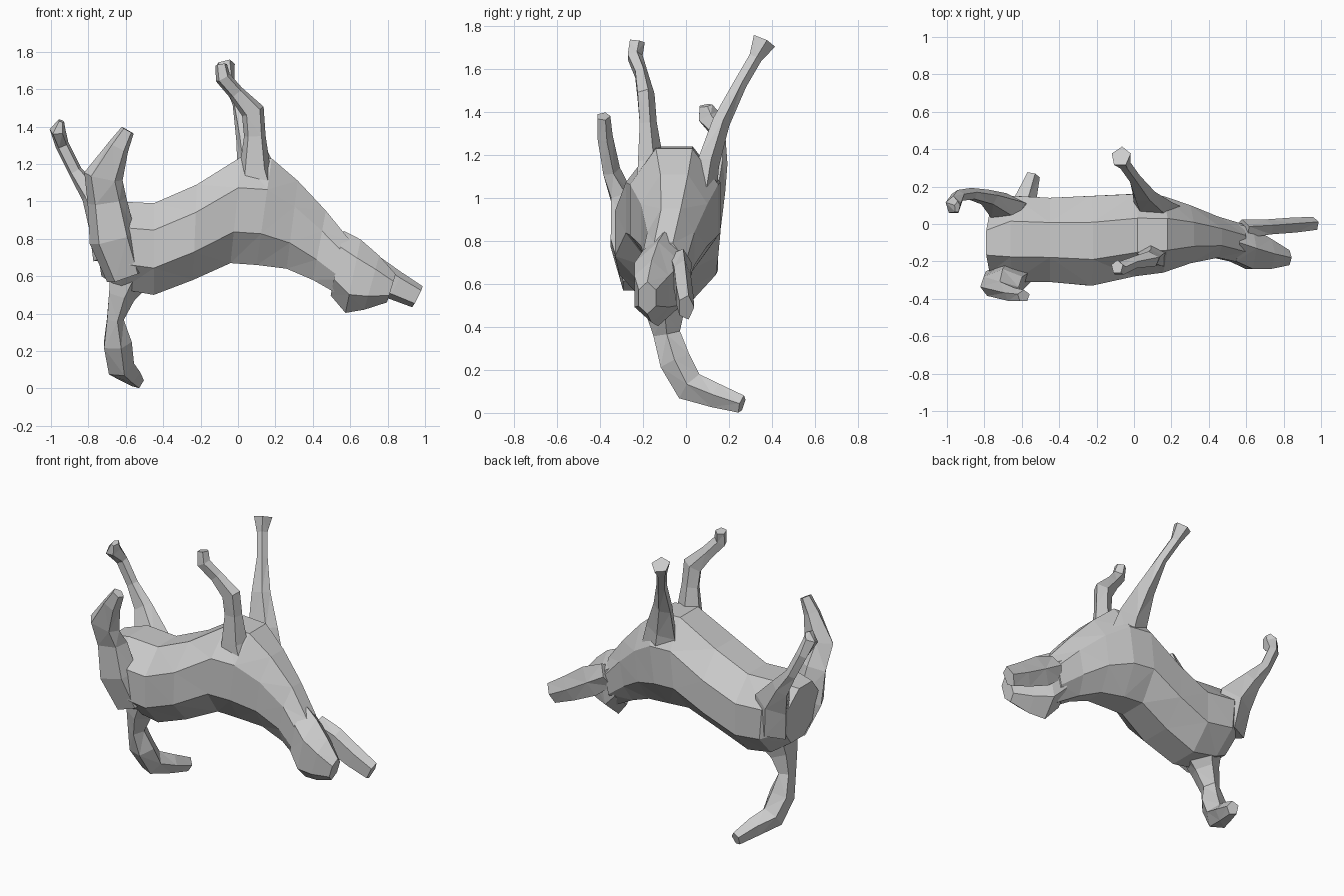
import bpy, bmesh, math
from mathutils import Vector


def skin(name, rings):
    # Closed faceted surface through equal-sized rings of points
    bm = bmesh.new()
    loops = [[bm.verts.new(p) for p in r] for r in rings]
    n = len(loops[0])
    for a, b in zip(loops, loops[1:]):
        for i in range(n):
            j = (i + 1) % n
            bm.faces.new((a[i], a[j], b[j], b[i]))
    bm.faces.new(loops[0][::-1])
    bm.faces.new(loops[-1])
    bmesh.ops.triangulate(bm, faces=bm.faces[:])
    bmesh.ops.recalc_face_normals(bm, faces=bm.faces[:])
    me = bpy.data.meshes.new(name)
    bm.to_mesh(me)
    bm.free()
    ob = bpy.data.objects.new(name, me)
    bpy.context.collection.objects.link(ob)
    return ob


def trunk(name, stations, n=8):
    # Stations: x at top, x at bottom, y min, y max, z bottom, z top
    k = 1 / math.cos(math.pi / n)
    rings = []
    for xt, xb, y0, y1, z0, z1 in stations:
        ring = []
        for i in range(n):
            a = 2 * math.pi * (i + 0.5) / n
            c, s = k * math.cos(a) / 2, k * math.sin(a) / 2
            ring.append(((xt + xb) / 2 + (xt - xb) * s,
                         (y0 + y1) / 2 + (y1 - y0) * c,
                         (z0 + z1) / 2 + (z1 - z0) * s))
        rings.append(ring)
    return skin(name, rings)


def limb(name, path, ref=(0, 1, 0), n=5):
    # Path: x, y, z, half width along ref, half width across ref
    pts = [Vector(p[:3]) for p in path]
    rings = []
    for i, p in enumerate(path):
        t = (pts[min(i + 1, len(pts) - 1)] - pts[max(i - 1, 0)]).normalized()
        r = Vector(ref)
        u = (r - t * r.dot(t)).normalized()
        v = t.cross(u)
        rings.append([pts[i] + u * math.cos(a) * p[3] * 1.1 + v * math.sin(a) * p[4] * 1.1
                      for a in (2 * math.pi * k / n for k in range(n))])
    return skin(name, rings)


# Torso and neck
trunk("torso", [
    (-.79, -.73, -.26, .06, .60, .97),
    (-.66, -.62, -.31, .15, .53, 1.00),
    (-.45, -.45, -.31, .14, .50, .99),
    (-.22, -.24, -.33, .15, .58, 1.09),
    (.02, -.04, -.28, .16, .67, 1.24),
    (.18, .10, -.26, .15, .66, 1.23),
    (.32, .26, -.21, .10, .64, 1.11),
    (.47, .40, -.18, .04, .58, .95),
    (.60, .54, -.21, .00, .50, .79),
])

# Head with the muzzle tapering off
trunk("head", [
    (.56, .50, -.20, .00, .52, .82),
    (.65, .58, -.24, -.02, .43, .77),
    (.75, .68, -.24, -.08, .44, .69),
    (.84, .80, -.22, -.14, .47, .60),
], 6)

# Long ear on the far side
limb("ear", [
    (.58, -.03, .70, .05, .07),
    (.70, -.02, .63, .04, .09),
    (.84, -.01, .55, .04, .075),
    (.96, 0, .49, .035, .06),
])

# Hind legs
limb("near_hind_leg", [
    (-.60, -.24, .60, .06, .10),
    (-.67, -.28, .80, .08, .12),
    (-.70, -.30, 1.0, .055, .10),
    (-.72, -.35, 1.13, .04, .10),
    (-.64, -.38, 1.29, .035, .055),
    (-.59, -.385, 1.38, .03, .035),
])
limb("far_hind_leg", [
    (-.66, .06, .70, .07, .11),
    (-.69, .09, .90, .07, .11),
    (-.78, .14, 1.04, .04, .06),
    (-.87, .16, 1.16, .03, .035),
    (-.94, .15, 1.30, .03, .035),
    (-.965, .10, 1.38, .05, .04),
    (-.945, .09, 1.43, .03, .015),
])

# Front legs
limb("near_front_leg", [
    (.12, -.17, .95, .07, .13),
    (.09, -.17, 1.17, .06, .08),
    (.09, -.18, 1.35, .04, .055),
    (.08, -.19, 1.48, .04, .06),
    (-.01, -.21, 1.58, .03, .04),
    (-.08, -.24, 1.66, .035, .04),
    (-.09, -.23, 1.73, .035, .03),
])
limb("far_front_leg", [
    (.14, .06, .95, .07, .13),
    (.10, .10, 1.16, .05, .10),
    (.05, .16, 1.35, .04, .06),
    (.00, .25, 1.53, .03, .03),
    (-.05, .32, 1.65, .03, .03),
    (-.07, .36, 1.73, .055, .05),
])

# Curled tail
limb("tail", [
    (-.58, -.09, .62, .12, .14),
    (-.63, -.10, .49, .07, .09),
    (-.66, -.09, .37, .045, .06),
    (-.65, -.05, .24, .075, .07),
    (-.63, .02, .12, .07, .07),
    (-.58, .14, .08, .055, .055),
    (-.54, .26, .04, .035, .04),
], ref=(1, 0, 0))
